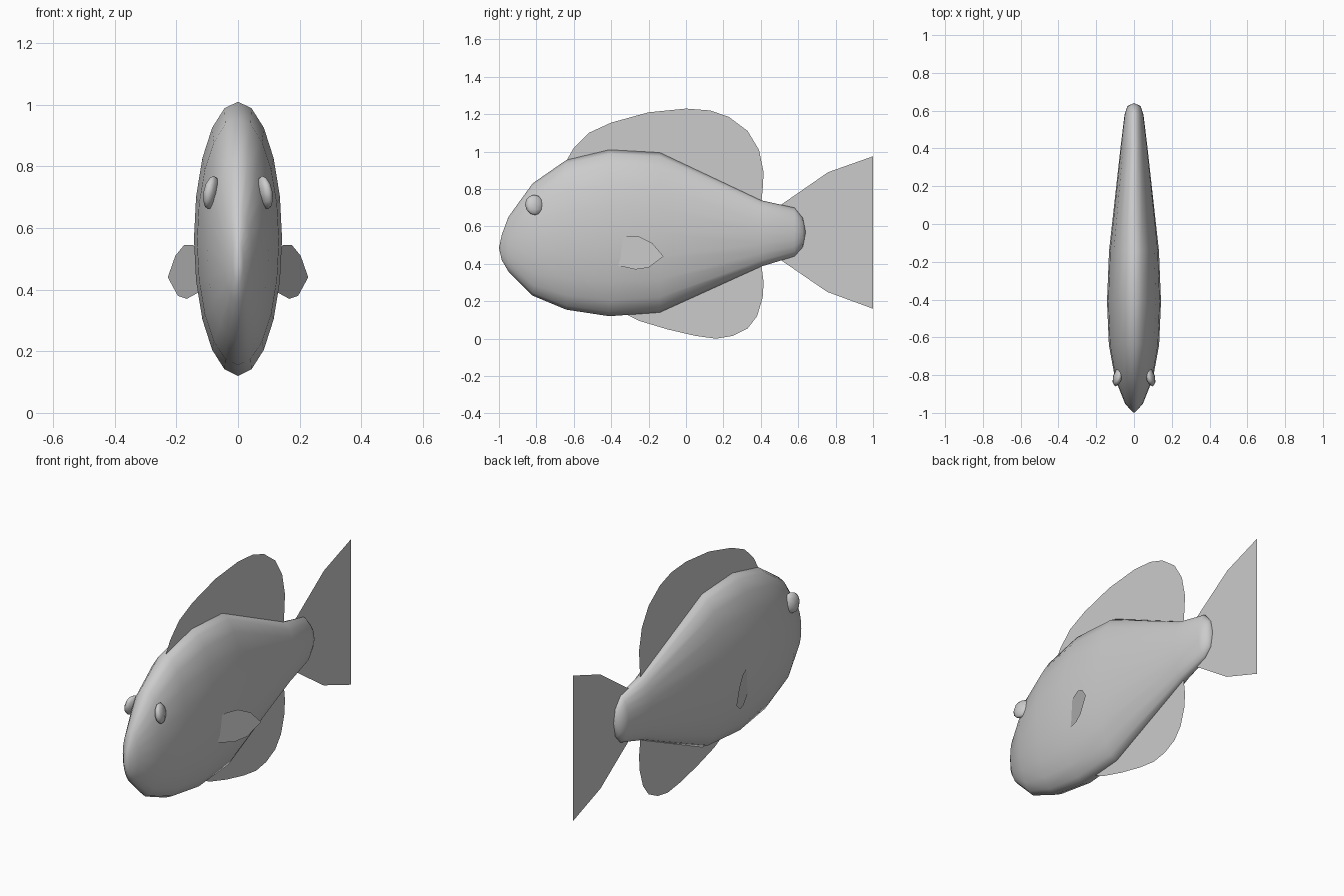
import bpy, bmesh, math
from mathutils import Matrix

cube = bpy.data.objects.get("Cube")
if cube:
    bpy.data.objects.remove(cube, do_unlink=True)

grey = bpy.data.materials.new("plain_grey")
grey.use_nodes = True
grey.diffuse_color = (0.6, 0.6, 0.6, 1)
grey.node_tree.nodes["Principled BSDF"].inputs["Base Color"].default_value = (0.6, 0.6, 0.6, 1)


def finish(name, bm, smooth=False):
    mesh = bpy.data.meshes.new(name)
    bm.to_mesh(mesh)
    bm.free()
    mesh.materials.append(grey)
    for p in mesh.polygons:
        p.use_smooth = smooth
    obj = bpy.data.objects.new(name, mesh)
    bpy.context.collection.objects.link(obj)
    return obj


def sheet(name, outline, place):
    """Flat fin from a (y, z) outline; place gives x for each y."""
    bm = bmesh.new()
    face = bm.faces.new([bm.verts.new((place(y), y, z)) for y, z in outline])
    bmesh.ops.triangulate(bm, faces=[face])
    return finish(name, bm)


# Body: elliptical rings lofted from nose to tail root (y, top, bottom, half width)
rings = [(-0.985, 0.555, 0.42, 0.018), (-0.95, 0.65, 0.36, 0.048), (-0.82, 0.83, 0.23, 0.10),
         (-0.64, 0.955, 0.155, 0.133), (-0.41, 1.01, 0.12, 0.143), (-0.14, 0.995, 0.14, 0.132),
         (0.40, 0.74, 0.385, 0.072), (0.58, 0.70, 0.44, 0.05), (0.625, 0.645, 0.49, 0.035)]
SIDES = 20
bm = bmesh.new()
loops = []
for y, top, bottom, half in rings:
    mid, tall = (top + bottom) / 2, (top - bottom) / 2
    angles = [2 * math.pi * i / SIDES for i in range(SIDES)]
    loops.append([bm.verts.new((half * math.sin(a), y, mid + tall * math.cos(a))) for a in angles])
nose = bm.verts.new((0, -1, 0.485))
root = bm.verts.new((0, 0.64, 0.57))
for i in range(SIDES):
    j = (i + 1) % SIDES
    for a, b in zip(loops, loops[1:]):
        bm.faces.new((a[i], a[j], b[j], b[i]))
    bm.faces.new((nose, loops[0][j], loops[0][i]))
    bm.faces.new((root, loops[-1][i], loops[-1][j]))
bmesh.ops.recalc_face_normals(bm, faces=bm.faces)
finish("body", bm, True)

# Centre fins
flat = lambda y: 0
sheet("dorsal_fin", [(-0.64, 0.95), (-0.6, 1.02), (-0.52, 1.1), (-0.4, 1.155), (-0.2, 1.21),
                     (0, 1.23), (0.13, 1.22), (0.23, 1.185), (0.33, 1.11), (0.39, 1.01),
                     (0.415, 0.89), (0.41, 0.8), (0.4, 0.7), (-0.1, 0.8), (-0.5, 0.85)], flat)
sheet("belly_fin", [(-0.32, 0.13), (-0.25, 0.095), (-0.1, 0.05), (0.05, 0.015), (0.16, 0.0),
                    (0.25, 0.015), (0.33, 0.055), (0.38, 0.12), (0.41, 0.22), (0.415, 0.3),
                    (0.4, 0.42), (-0.1, 0.3)], flat)
sheet("tail_fin", [(0.5, 0.71), (0.76, 0.89), (1, 0.975), (0.94, 0.74), (0.92, 0.57),
                   (0.94, 0.4), (1, 0.16), (0.755, 0.25), (0.5, 0.425)], flat)

# Paired fins and eyes
for side, s in (("left", 1), ("right", -1)):
    sheet(side + "_side_fin", [(-0.42, 0.43), (-0.36, 0.39), (-0.27, 0.37), (-0.2, 0.38),
                               (-0.12, 0.44), (-0.18, 0.51), (-0.25, 0.545), (-0.32, 0.545),
                               (-0.42, 0.5)], lambda y: s * (0.228 + 0.41 * (y + 0.12)))
    bm = bmesh.new()
    bmesh.ops.create_uvsphere(bm, u_segments=8, v_segments=6, radius=1)
    shape = (Matrix.Translation((s * 0.087, -0.81, 0.715))
             @ Matrix.Rotation(s * math.radians(15), 4, 'Z')
             @ Matrix.Rotation(s * math.radians(-10), 4, 'Y')
             @ Matrix.Diagonal((0.023, 0.052, 0.055, 1)))
    bmesh.ops.transform(bm, matrix=shape, verts=bm.verts)
    finish(side + "_eye", bm, True)
